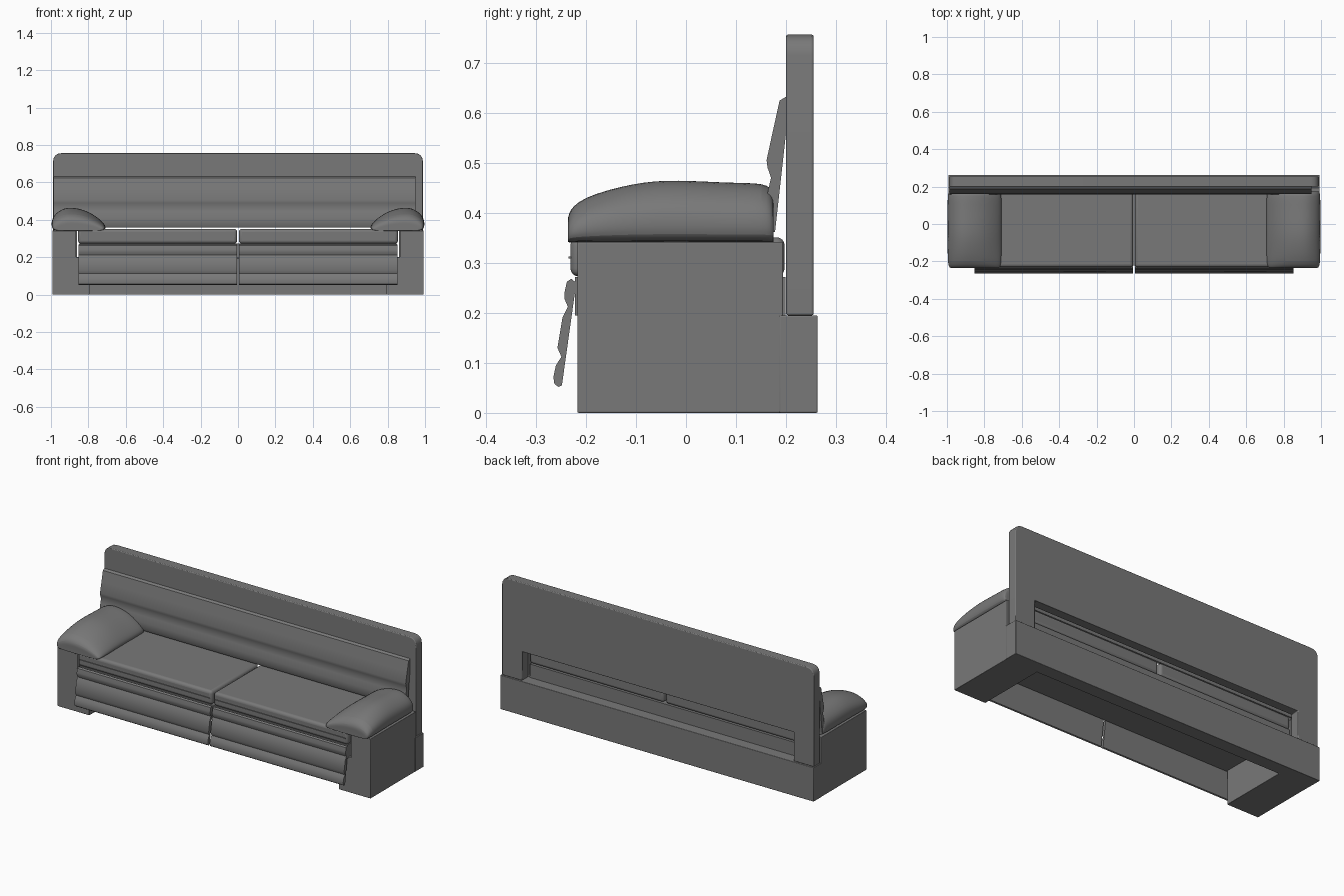
import bpy, bmesh

if "Cube" in bpy.data.objects:
    bpy.data.objects.remove(bpy.data.objects["Cube"])

# Dark upholstery used on every part
dark = bpy.data.materials.new("dark_upholstery")
dark.diffuse_color = (0.19, 0.19, 0.19, 1)
dark.use_nodes = True
dark.node_tree.nodes["Principled BSDF"].inputs["Base Color"].default_value = dark.diffuse_color


def finish(name, bm, bevel=0.0, segs=3, subsurf=0):
    bmesh.ops.recalc_face_normals(bm, faces=bm.faces)
    me = bpy.data.meshes.new(name)
    bm.to_mesh(me)
    bm.free()
    me.materials.append(dark)
    ob = bpy.data.objects.new(name, me)
    bpy.context.collection.objects.link(ob)
    if bevel:
        m = ob.modifiers.new("bevel", "BEVEL")
        m.width, m.segments, m.limit_method = bevel, segs, "ANGLE"
        m.angle_limit = 0.7
    if subsurf:
        m = ob.modifiers.new("subsurf", "SUBSURF")
        m.levels = m.render_levels = subsurf
    bpy.ops.object.select_all(action="DESELECT")
    ob.select_set(True)
    bpy.context.view_layer.objects.active = ob
    bpy.ops.object.shade_smooth_by_angle(angle=0.65)
    return ob


def loft(name, rings, **kw):
    """Skin a list of closed rings and cap both ends."""
    bm = bmesh.new()
    vs = [[bm.verts.new(p) for p in r] for r in rings]
    n = len(vs[0])
    for a, b in zip(vs, vs[1:]):
        for i in range(n):
            bm.faces.new((a[i], a[(i + 1) % n], b[(i + 1) % n], b[i]))
    bm.faces.new(vs[0])
    bm.faces.new(vs[-1])
    return finish(name, bm, **kw)


def prism_x(name, pts, x0, x1, **kw):
    return loft(name, [[(x, y, z) for y, z in pts] for x in (x0, x1)], **kw)


def prism_y(name, pts, y0, y1, **kw):
    return loft(name, [[(x, y, z) for x, z in pts] for y in (y0, y1)], **kw)


def box(name, x0, x1, y0, y1, z0, z1, **kw):
    return prism_x(name, [(y0, z0), (y1, z0), (y1, z1), (y0, z1)], x0, x1, **kw)


# Rear base beam and the frame under the seats
box("rear_base", -0.993, 0.993, 0.186, 0.263, 0, 0.195, bevel=0.003)
box("seat_frame", -0.85, 0.85, -0.222, 0.199, 0.195, 0.272)

# Back panel with rounded top corners and a slot open at the bottom
half = [(0.86, 0.36), (0.86, 0.195), (0.988, 0.195), (0.988, 0.715),
        (0.985, 0.732), (0.976, 0.745), (0.963, 0.753), (0.946, 0.756)]
prism_y("back_panel", half + [(-x, z) for x, z in reversed(half)],
        0.2, 0.255, bevel=0.004)

# Leaning back cushion with a padded profile
back = [(0.2, 0.632), (0.187, 0.624), (0.174, 0.565), (0.161, 0.505),
        (0.163, 0.49), (0.17, 0.47), (0.164, 0.445), (0.157, 0.41),
        (0.157, 0.38), (0.165, 0.36), (0.178, 0.362), (0.2, 0.56)]
prism_x("back_cushion", back, -0.987, 0.95)

# Footrest side profile (y, z)
foot = [(-0.222, 0.262), (-0.229, 0.268), (-0.238, 0.262), (-0.243, 0.24),
        (-0.243, 0.228), (-0.236, 0.212), (-0.247, 0.19), (-0.257, 0.13),
        (-0.249, 0.112), (-0.26, 0.095), (-0.265, 0.072), (-0.263, 0.058),
        (-0.255, 0.052), (-0.248, 0.055), (-0.222, 0.24)]

# Pad cross-section: (x, fraction of height), and lengthwise: (y, height, width scale)
pad_sec = [(0.72, 0.0), (0.705, 0.12), (0.715, 0.36), (0.795, 0.86), (0.88, 1.03),
           (0.935, 1.0), (0.985, 0.7), (0.998, 0.4), (0.995, 0.1), (0.975, 0.0),
           (0.86, 0.0)]
pad_len = [(-0.236, 0.035, 0.8), (-0.237, 0.055, 0.92), (-0.215, 0.088, 1.0),
           (-0.1, 0.119, 1.0), (-0.02, 0.124, 1.0), (0.09, 0.117, 1.0),
           (0.16, 0.118, 1.0), (0.177, 0.1, 0.95), (0.173, 0.07, 0.82)]

for s, side in ((-1, "left"), (1, "right")):
    # Arm with an inner step below the seat
    arm = [(0.79, 0), (0.992, 0), (0.992, 0.342), (0.865, 0.342),
           (0.865, 0.2), (0.79, 0.2)]
    prism_y(side + "_arm", [(s * x, z) for x, z in arm], -0.217, 0.194, bevel=0.003)
    # Arm pad
    rings = [[(s * (0.852 + (x - 0.852) * w), y, 0.341 + h * f) for x, f in pad_sec]
             for y, h, w in pad_len]
    loft(side + "_arm_pad", rings, subsurf=2)
    # Seat cushion with front piping
    a, b = sorted((s * 0.005, s * 0.855))
    box(side + "_seat_cushion", a, b, -0.231, 0.197, 0.273, 0.351, bevel=0.016, segs=4)
    box(side + "_seat_piping", a + 0.012, b - 0.012, -0.235, 0.19, 0.309, 0.313)
    # Footrest panel
    a, b = sorted((s * 0.006, s * 0.852))
    prism_x(side + "_footrest", foot, a, b)
